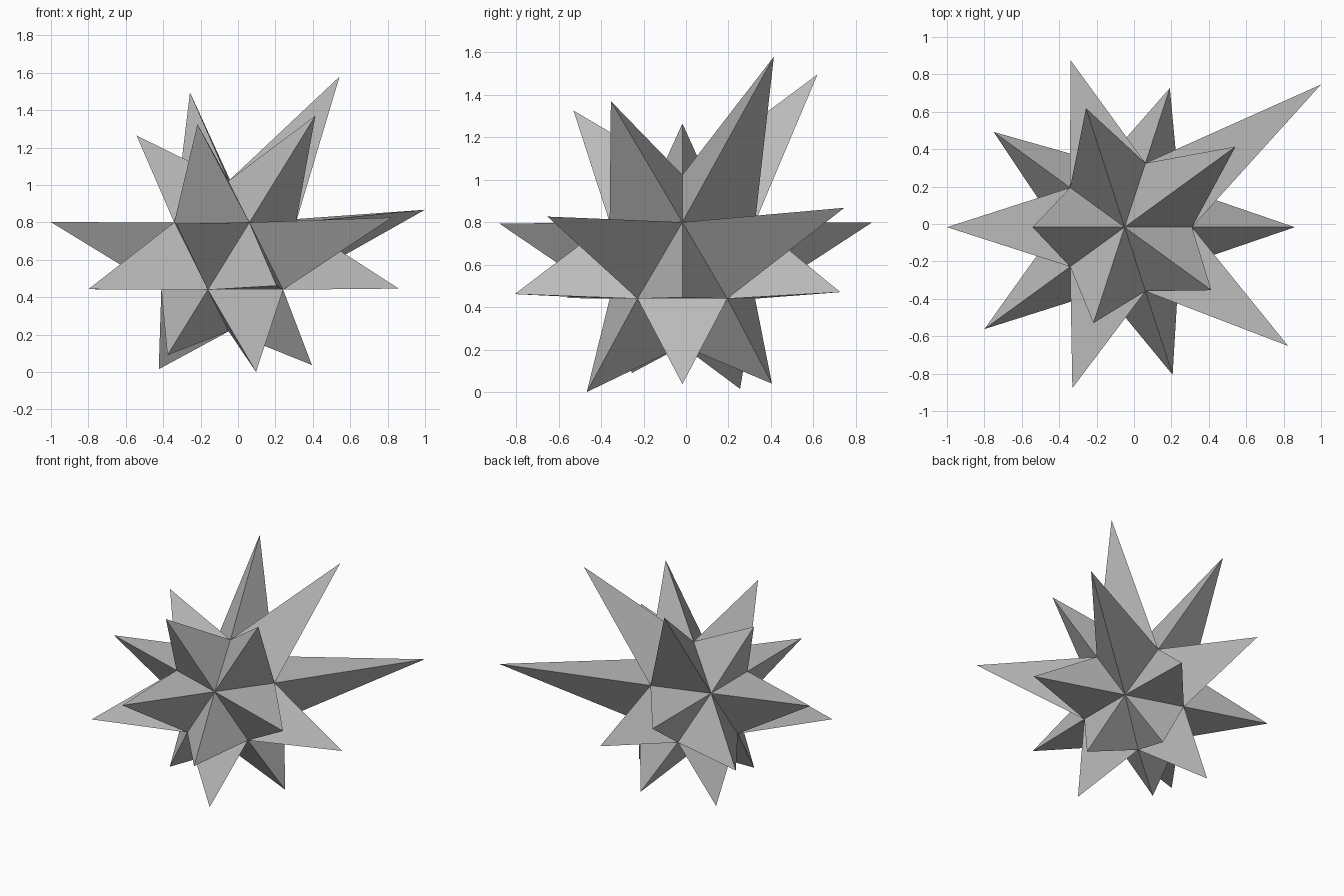
import bpy, bmesh, math
from mathutils import Vector

if "Cube" in bpy.data.objects:
    bpy.data.objects.remove(bpy.data.objects["Cube"])

# Layout: a spiked star grown from an icosahedron core
CENTRE = Vector((-0.05, -0.017, 0.62))
R = 0.4025
RING_Z, RING_R = R / math.sqrt(5), 2 * R / math.sqrt(5)

# Spike tip distance from the centre, five per band, counter-clockwise
TOP = [1.207, 1.102, 0.811, 0.888, 0.944]
UPPER = [1.321, 0.957, 0.967, 0.921, 1.10]
LOWER = [0.926, 0.796, 0.882, 0.944, 0.845]
BOTTOM = [0.733, 0.73, 0.761, 0.667, 0.78]

grey = bpy.data.materials.new("grey")
grey.diffuse_color = (0.5, 0.5, 0.5, 1)
grey.use_nodes = True
grey.node_tree.nodes["Principled BSDF"].inputs["Base Color"].default_value = grey.diffuse_color

bm = bmesh.new()


def ring(start, z):
    angles = [math.radians(start + 72 * i) for i in range(5)]
    return [bm.verts.new((RING_R * math.cos(a), RING_R * math.sin(a), z)) for a in angles]


# Core corners
top = bm.verts.new((0, 0, R))
bottom = bm.verts.new((0, 0, -R))
up = ring(0, RING_Z)
low = ring(36, -RING_Z)


def spike(a, b, c, length):
    tip = bm.verts.new((a.co + b.co + c.co).normalized() * length)
    for p, q in ((a, b), (b, c), (c, a)):
        bm.faces.new((p, q, tip))


# One spike on each of the twenty core faces
for i in range(5):
    j = (i + 1) % 5
    spike(top, up[i], up[j], TOP[i])
    spike(up[j], up[i], low[i], UPPER[i])
    spike(low[i - 1], low[i], up[i], LOWER[i])
    spike(bottom, low[i], low[i - 1], BOTTOM[i])

bmesh.ops.recalc_face_normals(bm, faces=bm.faces)
bmesh.ops.translate(bm, verts=bm.verts, vec=CENTRE)
mesh = bpy.data.meshes.new("spiked_star")
bm.to_mesh(mesh)
bm.free()
mesh.materials.append(grey)
bpy.context.collection.objects.link(bpy.data.objects.new("spiked_star", mesh))
